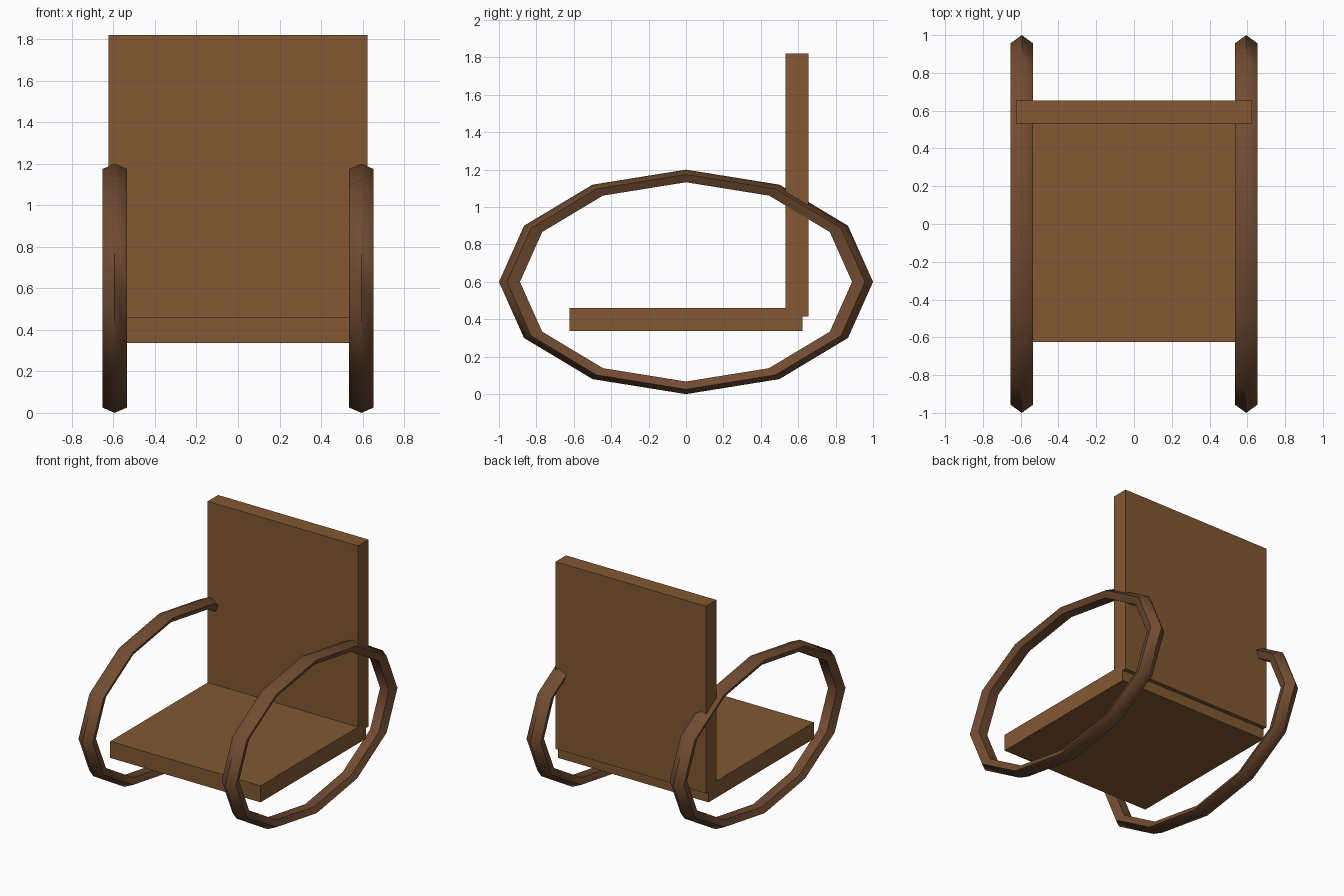
import bpy, bmesh
from math import sin, cos, tau, radians

if "Cube" in bpy.data.objects:
    bpy.data.objects.remove(bpy.data.objects["Cube"])


def material(name, rgb):
    m = bpy.data.materials.new(name)
    m.diffuse_color = (*rgb, 1)
    m.use_nodes = True
    m.node_tree.nodes["Principled BSDF"].inputs["Base Color"].default_value = m.diffuse_color
    return m


def add_object(name, bm, mat):
    bmesh.ops.recalc_face_normals(bm, faces=bm.faces)
    me = bpy.data.meshes.new(name)
    bm.to_mesh(me)
    bm.free()
    me.materials.append(mat)
    ob = bpy.data.objects.new(name, me)
    bpy.context.collection.objects.link(ob)
    return ob


def board(name, lo, hi, mat):
    bm = bmesh.new()
    bmesh.ops.create_cube(bm, size=1)
    for v in bm.verts:
        v.co = [(a + b) / 2 + c * (b - a) for a, b, c in zip(lo, hi, v.co)]
    return add_object(name, bm, mat)


def hoop(name, x, mat, major=0.938, minor=0.062, n=12, sides=5):
    # Oval hoop: twelve-segment torus with five-sided tube, squashed in height
    bm = bmesh.new()
    rings = []
    for i in range(n):
        a = tau * i / n
        ring = []
        for j in range(sides):
            b = tau * j / sides
            r = major + minor * cos(b)
            ring.append(bm.verts.new((x + minor * sin(b), r * cos(a), 0.6 + 0.6 * r * sin(a))))
        rings.append(ring)
    for i in range(n):
        p, q = rings[i], rings[(i + 1) % n]
        for j in range(sides):
            k = (j + 1) % sides
            bm.faces.new((p[j], p[k], q[k], q[j]))
    ob = add_object(name, bm, mat)
    bpy.ops.object.select_all(action='DESELECT')
    ob.select_set(True)
    bpy.context.view_layer.objects.active = ob
    bpy.ops.object.shade_smooth_by_angle(angle=radians(55))
    return ob


wood = material("wood", (0.223, 0.098, 0.032))
dark_wood = material("dark_wood", (0.165, 0.072, 0.031))

# Seat and backrest boards
board("seat", (-0.624, -0.624, 0.337), (0.624, 0.624, 0.461), wood)
board("backrest", (-0.624, 0.531, 0.416), (0.624, 0.655, 1.82), wood)

# Side hoops serving as armrests and feet
for side, x in (("left", -0.594), ("right", 0.594)):
    hoop(side + "_hoop", x, dark_wood)
